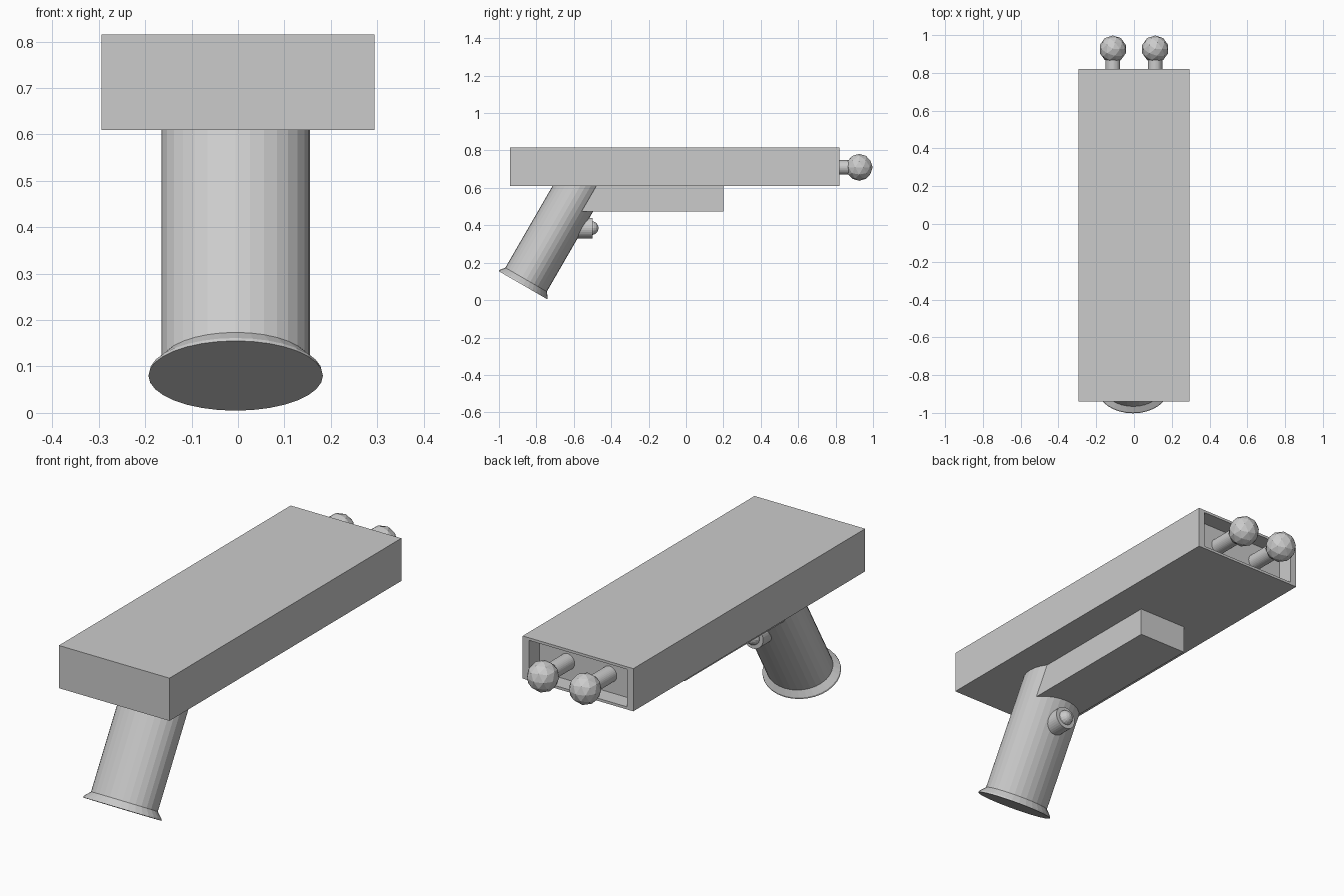
import bpy, bmesh, math
from mathutils import Matrix, Vector

if "Cube" in bpy.data.objects:
    bpy.data.objects.remove(bpy.data.objects["Cube"])


def finish(name, bm):
    bmesh.ops.recalc_face_normals(bm, faces=bm.faces)
    mesh = bpy.data.meshes.new(name)
    bm.to_mesh(mesh)
    bm.free()
    obj = bpy.data.objects.new(name, mesh)
    bpy.context.collection.objects.link(obj)
    return obj


def box_bm(lo, hi):
    lo, hi = Vector(lo), Vector(hi)
    bm = bmesh.new()
    bmesh.ops.create_cube(bm, size=1, matrix=Matrix.Translation((lo + hi) / 2)
                          @ Matrix.Diagonal((*(hi - lo), 1)))
    return bm


def lathe(name, profile, matrix, sides=32):
    """Revolve (radius, height) pairs about local z; radius 0 closes to a tip."""
    bm = bmesh.new()
    rings = []
    for r, h in profile:
        rings.append([bm.verts.new((r * math.cos(a), r * math.sin(a), h))
                      for a in (2 * math.pi * i / sides for i in range(sides))])
    for a, b in zip(rings, rings[1:]):
        for i in range(sides):
            j = (i + 1) % sides
            bm.faces.new((a[i], a[j], b[j], b[i]))
    bm.faces.new(rings[0])
    bm.faces.new(rings[-1])
    bmesh.ops.transform(bm, matrix=matrix, verts=bm.verts)
    return finish(name, bm)


# Main body with a shallow recess in the rear face
bm = box_bm((-0.294, -0.94, 0.61), (0.294, 0.82, 0.815))
rear = max(bm.faces, key=lambda f: f.calc_center_median().y)
bmesh.ops.inset_individual(bm, faces=[rear], thickness=0.01)
for v in rear.verts:
    v.co.x = math.copysign(0.26, v.co.x)
    v.co.z = 0.7125 + math.copysign(0.09, v.co.z - 0.7125)
floor = bmesh.ops.extrude_discrete_faces(bm, faces=[rear])["faces"][0]
bmesh.ops.translate(bm, verts=floor.verts, vec=(0, -0.08, 0))
finish("body", bm)

# Rail under the body
finish("under_rail", box_bm((-0.134, -0.6, 0.475), (0.124, 0.2, 0.612)))

# Slanted oval grip with a flared foot
tilt = (Matrix.Translation((-0.005, -0.872, 0.08))
        @ Matrix.Rotation(math.radians(-30), 4, 'X')
        @ Matrix.Diagonal((1, 0.8, 1, 1)))
lathe("grip", [(0.188, 0), (0.186, 0.008), (0.16, 0.034), (0.16, 0.69)], tilt)

# Trigger barrel and its domed button
along_y = Matrix.Rotation(math.radians(-90), 4, 'X')
at = Matrix.Translation((-0.005, 0, 0.385)) @ along_y
lathe("trigger_barrel", [(0.055, -0.65), (0.055, -0.5)], at)
dome = [(0.037 * math.cos(a), -0.505 + 0.037 * math.sin(a))
        for a in (math.radians(d) for d in (0, 20, 40, 60, 80))]
lathe("trigger_button", dome, at, 16)

# Twin rear prongs: stem plus faceted ball
for side, x in (("left", -0.112), ("right", 0.112)):
    lathe("prong_stem_" + side, [(0.038, 0.735), (0.038, 0.92)],
          Matrix.Translation((x, 0, 0.71)) @ along_y)
    bm = bmesh.new()
    bmesh.ops.create_icosphere(bm, subdivisions=2, radius=0.072,
                               matrix=Matrix.Translation((x, 0.926, 0.71)))
    finish("prong_ball_" + side, bm)
